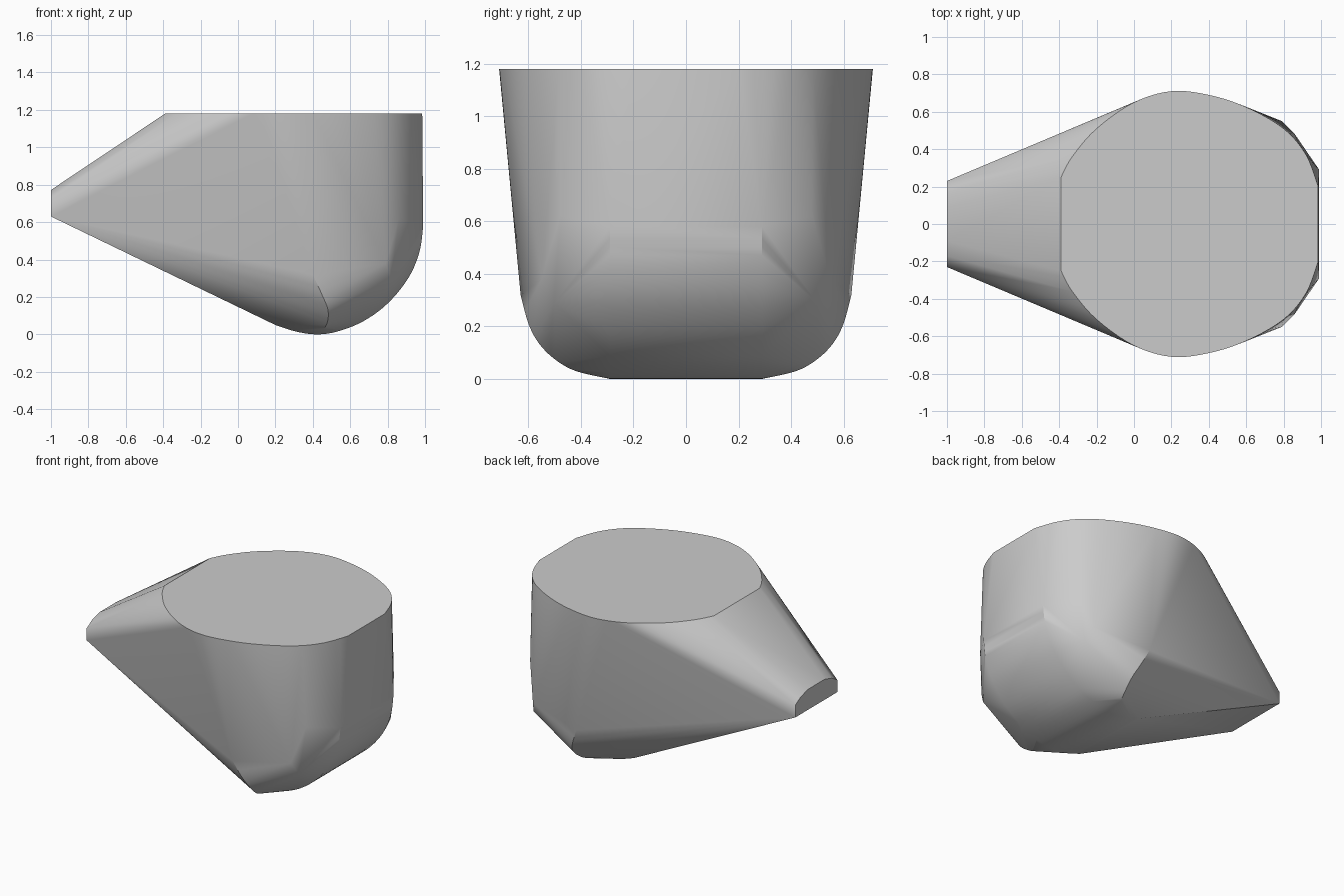
import bpy, bmesh, math

cube = bpy.data.objects.get("Cube")
if cube:
    bpy.data.objects.remove(cube, do_unlink=True)


def smooth_path(points, steps=5):
    """Refine a path with a Catmull-Rom curve through its points."""
    p = [points[0], *points, points[-1]]
    path = []
    for a, b, c, d in zip(p, p[1:], p[2:], p[3:]):
        for i in range(steps):
            t = i / steps
            path.append(tuple(
                v + 0.5 * t * (w - u + t * (2*u - 5*v + 4*w - q + t * (3*(v - w) + q - u)))
                for u, v, w, q in zip(a, b, c, d)))
    return path + [points[-1]]


TOP, KEEL = 1.18, 0.29

# Half outline of the flat top
rim = [(-0.39, 0.25), (-0.33, 0.36), (-0.2, 0.51), (0, 0.65), (0.2, 0.71),
       (0.4, 0.69), (0.6, 0.625), (0.8, 0.51), (0.92, 0.37), (0.985, 0.2)]
# Rounded belly in side profile
belly = [(0.99, 0.58), (0.97, 0.44), (0.91, 0.3), (0.8, 0.165), (0.67, 0.07),
         (0.53, 0.015), (0.42, 0), (0.31, 0.015), (0.2, 0.05)]
# Rounded lower flank, from the keel up
flank = [(0.42, KEEL, 0), (0.46, 0.42, 0.03), (0.48, 0.5, 0.075),
         (0.48, 0.56, 0.135), (0.45, 0.6, 0.21), (0.4, 0.63, 0.32)]
# Bevelled rear corner and blunt nose
corner = [(0.79, 0.55, 0.38), (0.82, 0.5, 0.29), (0.86, 0.48, 0.62)]
nose = [(-1, 0.23, 0.63), (-1, 0.23, 0.715), (-1, 0.17, 0.75), (-1, 0.09, 0.772)]

half = [(x, y, TOP) for x, y in smooth_path(rim)]
half += [(x, KEEL, z) for x, z in smooth_path(belly)]
half += smooth_path(flank) + corner + nose

# Wrap a mirrored skin around the profiles
bm = bmesh.new()
for x, y, z in half:
    for side in (-1, 1):
        bm.verts.new((x, side * y, z))
hull = bmesh.ops.convex_hull(bm, input=bm.verts)
loose = {g for g in hull["geom_interior"] + hull["geom_unused"]
         if isinstance(g, bmesh.types.BMVert)}
bmesh.ops.delete(bm, geom=list(loose), context="VERTS")
bmesh.ops.dissolve_limit(bm, angle_limit=math.radians(0.5),
                         verts=bm.verts, edges=bm.edges)
bmesh.ops.recalc_face_normals(bm, faces=bm.faces)

mesh = bpy.data.meshes.new("hull_body")
bm.to_mesh(mesh)
bm.free()
body = bpy.data.objects.new("hull_body", mesh)
bpy.context.collection.objects.link(body)

# Plain grey finish
grey = bpy.data.materials.new("light_grey")
grey.use_nodes = True
grey.diffuse_color = (0.6, 0.6, 0.6, 1)
grey.node_tree.nodes["Principled BSDF"].inputs["Base Color"].default_value = grey.diffuse_color
mesh.materials.append(grey)

bpy.ops.object.select_all(action="DESELECT")
body.select_set(True)
bpy.context.view_layer.objects.active = body
bpy.ops.object.shade_smooth_by_angle(angle=math.radians(30))
